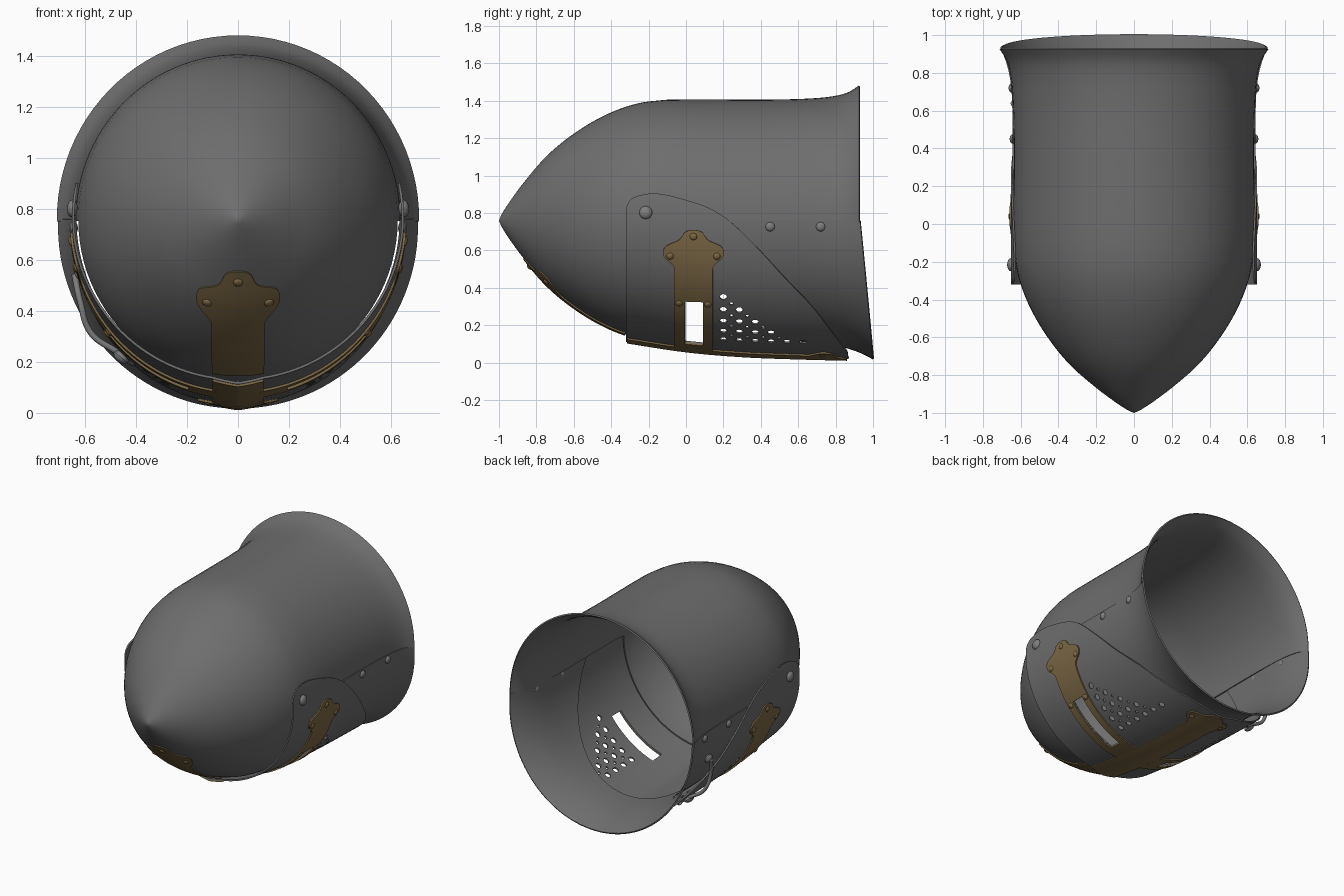
import bpy, bmesh, math
from mathutils import Vector

if "Cube" in bpy.data.objects:
    bpy.data.objects.remove(bpy.data.objects["Cube"])

CZ, XS = 0.76, 0.985   # height of the helmet axis, sideways squeeze


def mat(name, c):
    m = bpy.data.materials.new(name)
    m.diffuse_color = (*c, 1)
    m.use_nodes = True
    m.node_tree.nodes["Principled BSDF"].inputs["Base Color"].default_value = m.diffuse_color
    return m


STEEL = mat("grey steel", (0.155, 0.155, 0.155))
RIVET = mat("light steel", (0.21, 0.21, 0.21))
BRASS = mat("dull brass", (0.205, 0.14, 0.06))


def curve(pts, x):
    """Smooth interpolation through (x, value) points."""
    x = min(max(x, pts[0][0]), pts[-1][0])
    n = len(pts)

    def slope(k):
        a, b = pts[max(k - 1, 0)], pts[min(k + 1, n - 1)]
        return (b[1] - a[1]) / (b[0] - a[0])
    i = next(k for k in range(n - 1) if x <= pts[k + 1][0])
    (x0, y0), (x1, y1) = pts[i], pts[i + 1]
    h = x1 - x0
    t = (x - x0) / h
    return ((2*t**3 - 3*t*t + 1)*y0 + (t**3 - 2*t*t + t)*h*slope(i)
            + (3*t*t - 2*t**3)*y1 + (t**3 - t*t)*h*slope(i + 1))


def span(a, b, n):
    return [a + (b - a)*i/n for i in range(n + 1)]


# Radius of each shell: y along the helmet, a = angle from the bottom (face) line
SKULL = [(-1, 0), (-.985, .035), (-.94, .105), (-.87, .2), (-.755, .335), (-.62, .45),
         (-.46, .55), (-.3, .615), (-.15, .643), (0, .647), (.5, .647), (.7, .655),
         (.8, .667), (.87, .687), (.925, .722)]
FACE = [(-.32, .634), (0, .682), (.3, .708), (.6, .72), (.87, .727)]
EDGE_BACK = [(0, .87), (.31, .85), (.79, .7), (1.15, .5), (1.36, .375), (1.571, .23),
             (1.66, .14), (1.71, .06), (1.755, -.04), (1.778, -.1), (1.79, -.15)]
EDGE_FRONT = [(0, -.32), (1.66, -.32), (1.71, -.31), (1.755, -.285), (1.778, -.24), (1.79, -.2)]


def skull_r(y, a):
    return curve(SKULL, y)


def visor_r(y, a):
    w = max(0, math.cos(a))**1.5
    return .662 + (curve(FACE, y) - .662)*w + .014*max(0, 1 - abs(a)/.16)


def bevor_r(y, a):
    y1 = .93 + .07*math.cos(a)
    t = max(0, (y - .55)/(y1 - .55))
    return .654 + (.063 + .026*math.cos(a))*t**3


def at(shell, y, a, off=0):
    r = shell(y, a) + off
    return Vector((r*math.sin(a)*XS, y, CZ - r*math.cos(a)))


def finish(ob, material, angle=35):
    ob.data.materials.clear()
    ob.data.materials.append(material)
    bpy.ops.object.select_all(action='DESELECT')
    ob.select_set(True)
    bpy.context.view_layer.objects.active = ob
    for m in list(ob.modifiers):
        bpy.ops.object.modifier_apply(modifier=m.name)
    bpy.ops.object.shade_smooth_by_angle(angle=math.radians(angle))


def new_object(name, bm):
    me = bpy.data.meshes.new(name)
    bm.to_mesh(me)
    bm.free()
    ob = bpy.data.objects.new(name, me)
    bpy.context.collection.objects.link(ob)
    return ob


def sheet(bm, us, vs, fn, keep=lambda u, v: True):
    """Grid of points fn(u, v), with outward faces; cells failing keep() stay open."""
    g = [[bm.verts.new(fn(u, v)) for v in vs] for u in us]
    for i in range(len(us) - 1):
        for j in range(len(vs) - 1):
            if keep((us[i] + us[i+1])/2, (vs[j] + vs[j+1])/2):
                bm.faces.new((g[i][j], g[i+1][j], g[i+1][j+1], g[i][j+1]))
    bmesh.ops.remove_doubles(bm, verts=bm.verts, dist=1e-5)
    bmesh.ops.delete(bm, geom=[v for v in bm.verts if not v.link_faces], context='VERTS')
    bm.normal_update()
    if sum(f.normal.dot(f.calc_center_median() - Vector((0, f.calc_center_median().y, CZ)))
           for f in bm.faces) < 0:
        bmesh.ops.reverse_faces(bm, faces=bm.faces)


def shell(name, material, us, vs, fn, thick, keep=lambda u, v: True, cutter=None):
    bm = bmesh.new()
    sheet(bm, us, vs, fn, keep)
    ob = new_object(name, bm)
    s = ob.modifiers.new("thickness", 'SOLIDIFY')
    s.thickness, s.offset = thick, -1
    if cutter:
        b = ob.modifiers.new("openings", 'BOOLEAN')
        b.operation, b.solver, b.object = 'DIFFERENCE', 'EXACT', cutter
    finish(ob, material)
    return ob


# Skull: pointed dome, open below the visor, flared at the neck
half = math.pi
low = 1.56
angs = span(-low, low, 48) + span(low, 2*half - low, 48)[1:]
ys = [-1, -.993, -.985, -.965] + span(-.94, -.2, 30) + span(-.2, .6, 8)[1:] + span(.6, .925, 12)[1:]
shell("skull", STEEL, ys, angs, lambda y, a: at(skull_r, y, a), .01,
      lambda y, a: y < -.2 or a > low)


# Bevor: lower neck guard behind the visor
def bevor_pt(t, a):
    y0, y1 = .18 + .44*math.cos(a), .93 + .07*math.cos(a)
    return at(bevor_r, y0 + (y1 - y0)*t, a)


shell("bevor", STEEL, span(0, 1, 20), span(-1.571, 1.571, 60), bevor_pt, .01)

# Cutters for the eye slits and breathing holes
SLIT = (.29, .88)
cut = bmesh.new()
for s in (-1, 1):
    arc = span(SLIT[0], SLIT[1], 14)
    g = [[cut.verts.new(at(visor_r, y, s*a, o)) for y, o in
          ((-.003, -.06), (.093, -.06), (.093, .06), (-.003, .06))] for a in arc]
    for p, q in zip(g, g[1:]):
        for k in range(4):
            cut.faces.new((p[k], p[(k+1) % 4], q[(k+1) % 4], q[k]))
    cut.faces.new(g[0])
    cut.faces.new(g[-1])
    holes = []
    for k in range(5):
        holes += [(.2 + .085*j, .925 - .125*k, .019) for j in range(int(k*1.25) + 1)]
        if k < 4:
            holes += [(.2425 + .085*j, .925 - .125*(k + .5), .01) for j in range(k + 1)]
    for y, a, r in holes:
        n = Vector((math.sin(s*a), 0, -math.cos(a)))
        m = n.to_track_quat('Z', 'Y').to_matrix().to_4x4()
        m.translation = at(visor_r, y, s*a)
        bmesh.ops.create_cone(cut, cap_ends=True, segments=14, radius1=r, radius2=r,
                              depth=.1, matrix=m)
bmesh.ops.recalc_face_normals(cut, faces=cut.faces)
cutter = new_object("opening_cutter", cut)
cutter.hide_render = True


# Visor: keeled face plate with rounded upper ends
def visor_pt(t, a):
    y0, y1 = curve(EDGE_FRONT, abs(a)), curve(EDGE_BACK, abs(a))
    return at(visor_r, y0 + (y1 - y0)*t, a)


top = [1.66, 1.69, 1.71, 1.735, 1.755, 1.768, 1.778, 1.785, 1.79]
va = [-a for a in reversed(top)] + span(-1.63, 1.63, 80) + top
shell("visor", STEEL, span(0, 1, 28), va, visor_pt, .01, cutter=cutter)
bpy.data.objects.remove(cutter, do_unlink=True)

# Brass straps with three-lobed ends: half-width by distance from the tip
LOBES = [(0, .012), (.004, .03), (.015, .05), (.035, .062), (.055, .08), (.07, .115), (.085, .145),
         (.105, .16), (.13, .163), (.155, .15), (.175, .125), (.195, .108), (.21, .103)]


def width(t):
    return curve(LOBES, t)


tip = span(0, .02, 5) + span(.02, .21, 24)[1:]
across = span(-1, 1, 16)


def strap_pt(shell_r, tip_y, sign):
    def fn(t, v):
        y = tip_y + sign*t
        r = shell_r(y, 0)
        return at(shell_r, y, math.asin(max(-1, min(1, v*width(t)/r))), .009)
    return fn


shell("brow_strap", BRASS, tip + span(.21, .545, 14)[1:], across,
      strap_pt(skull_r, -.872, 1), .009)
shell("visor_keel_strap", BRASS, tip + span(.21, 1.175, 24)[1:], across,
      strap_pt(visor_r, .86, -1), .009)
TIP_A, RA, MID_Y = 1.495, .66, .04
s0, s1 = (TIP_A - SLIT[1])*RA, (TIP_A - SLIT[0])*RA
for s, side in ((-1, "left"), (1, "right")):
    shell("eye_slit_frame_" + side, BRASS,
          tip + span(.21, s0, 8)[1:] + span(s0, s1, 14)[1:] + span(s1, (TIP_A - .13)*RA, 4)[1:],
          [-1, -.72, -.44, -.2, 0, .2, .5, .75, 1],
          lambda t, v: at(visor_r, MID_Y + v*width(t), s*(TIP_A - t/RA), .009), .009,
          lambda t, v: not (s0 < t < s1 and -.44 < v < .5))


# Domed rivets
def rivet(name, material, shell_r, y, a, r, off=0, tilt=0):
    n = Vector((math.sin(a), -tilt, -math.cos(a)))
    bm = bmesh.new()
    bmesh.ops.create_uvsphere(bm, u_segments=16, v_segments=8, radius=r)
    for v in bm.verts:
        v.co.z *= .6
    m = n.to_track_quat('Z', 'Y').to_matrix().to_4x4()
    m.translation = at(shell_r, y, a, off)
    bm.transform(m)
    finish(new_object(name, bm), material)


for s in (-1, 1):
    rivet("visor_pivot", RIVET, visor_r, -.215, s*1.635, .035)
    for y in (.45, .72):
        rivet("bevor_rivet", RIVET, bevor_r, y, s*1.52, .025)
    for dy, t in ((0, .035), (-.125, .14), (.125, .14), (-.077, .42), (.077, .42)):
        rivet("frame_rivet", BRASS, visor_r, MID_Y + dy, s*(TIP_A - t/RA), .02, .006)
    rivet("brow_rivet", BRASS, skull_r, -.745, s*.36, .02, .004, .8)
    rivet("keel_rivet", BRASS, visor_r, .73, s*.165, .02, .004)
rivet("brow_rivet", BRASS, skull_r, -.835, 0, .02, .004, 1)

# Latch hook on the left, holding the visor to the bevor
cu = bpy.data.curves.new("latch_hook", 'CURVE')
cu.dimensions, cu.bevel_depth, cu.bevel_resolution = '3D', .012, 3
cu.use_fill_caps = True
path = [(.64, 1.25, .02), (.61, 1.1, .04), (.62, .92, .07), (.63, .76, .045), (.64, .68, .035),
        (.67, .64, .035), (.69, .68, .04)]
sp = cu.splines.new('BEZIER')
sp.bezier_points.add(len(path) - 1)
for p, (y, a, o) in zip(sp.bezier_points, path):
    p.co = at(bevor_r, y, -a, o + .012)
    p.handle_left_type = p.handle_right_type = 'AUTO'
hook = bpy.data.objects.new("latch_hook", cu)
bpy.context.collection.objects.link(hook)
cu.materials.append(RIVET)
rivet("latch_pivot", RIVET, bevor_r, .64, -1.25, .032, .012)
rivet("latch_stud", RIVET, visor_r, .62, -.71, .034, .014)
